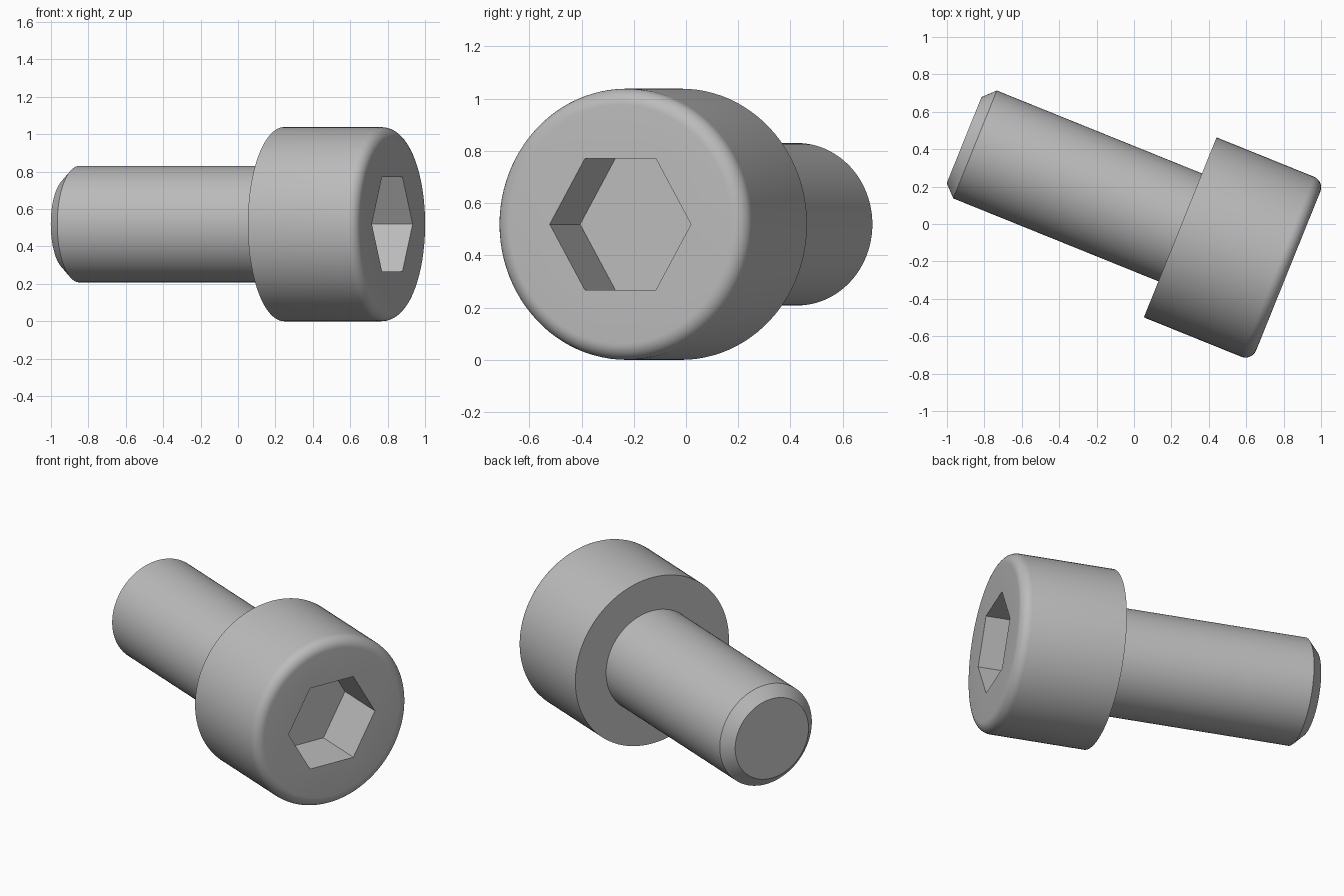
import bpy
import bmesh
from math import sin, cos, pi, radians
from mathutils import Matrix

cube = bpy.data.objects.get("Cube")
if cube:
    bpy.data.objects.remove(cube, do_unlink=True)

SEGMENTS = 96
HEAD_R, HEAD_H, FILLET = 0.519, 0.623, 0.062
SHANK_R, SHANK_L, CHAMFER = 0.311, 1.246, 0.063
SOCKET_R, SOCKET_DEPTH = 0.2916, 0.311

steel = bpy.data.materials.new("grey steel")
steel.use_nodes = True
colour = (0.5, 0.5, 0.5, 1)
steel.diffuse_color = colour
steel.node_tree.nodes["Principled BSDF"].inputs["Base Color"].default_value = colour

# Screw axis lies flat, turned 22 degrees; local y points up
turn = radians(22)
placement = Matrix.Translation((0.247, -0.018, HEAD_R)) @ Matrix((
    (sin(turn), 0, cos(turn), 0),
    (cos(turn), 0, -sin(turn), 0),
    (0, 1, 0, 0),
    (0, 0, 0, 1)))


def ring(bm, radius, z, sides=SEGMENTS):
    """Closed loop of vertices and edges; returns both in order."""
    verts = [bm.verts.new((radius * cos(2 * pi * i / sides),
                           radius * sin(2 * pi * i / sides), z)) for i in range(sides)]
    edges = [bm.edges.new((verts[i - 1], verts[i])) for i in range(sides)]
    return verts, edges


def join_rings(bm, a, b):
    for i in range(len(a)):
        bm.faces.new((a[i - 1], a[i], b[i], b[i - 1]))


def turned(bm, profile):
    """Lathe a radius/height profile around z; returns its rings."""
    rings = [ring(bm, r, z) for r, z in profile]
    for (a, _), (b, _) in zip(rings, rings[1:]):
        join_rings(bm, a, b)
    return rings


def finish(bm, name):
    bmesh.ops.recalc_face_normals(bm, faces=bm.faces[:])
    mesh = bpy.data.meshes.new(name)
    bm.to_mesh(mesh)
    bm.free()
    mesh.transform(placement)
    mesh.materials.append(steel)
    obj = bpy.data.objects.new(name, mesh)
    bpy.context.collection.objects.link(obj)
    bpy.ops.object.select_all(action="DESELECT")
    obj.select_set(True)
    bpy.context.view_layer.objects.active = obj
    bpy.ops.object.shade_smooth_by_angle(angle=radians(30))
    return obj


# Cylindrical head: underside, wall and rounded rim
bm = bmesh.new()
profile = [(SHANK_R, 0), (HEAD_R, 0)]
for i in range(9):
    a = pi / 2 * i / 8
    profile.append((HEAD_R - FILLET + FILLET * cos(a), HEAD_H - FILLET + FILLET * sin(a)))
rim_edges = turned(bm, profile)[-1][1]

# Hexagonal socket sunk into the flat top
mouth, mouth_edges = ring(bm, SOCKET_R, HEAD_H, 6)
floor, _ = ring(bm, SOCKET_R, HEAD_H - SOCKET_DEPTH, 6)
join_rings(bm, mouth, floor)
bm.faces.new(floor)
bmesh.ops.triangle_fill(bm, edges=rim_edges + mouth_edges, use_beauty=True)
finish(bm, "head")

# Plain shank with chamfered tip
bm = bmesh.new()
tip = turned(bm, [(SHANK_R, 0), (SHANK_R, CHAMFER - SHANK_L),
                  (SHANK_R - CHAMFER, -SHANK_L)])[-1][0]
bm.faces.new(tip)
finish(bm, "shank")
